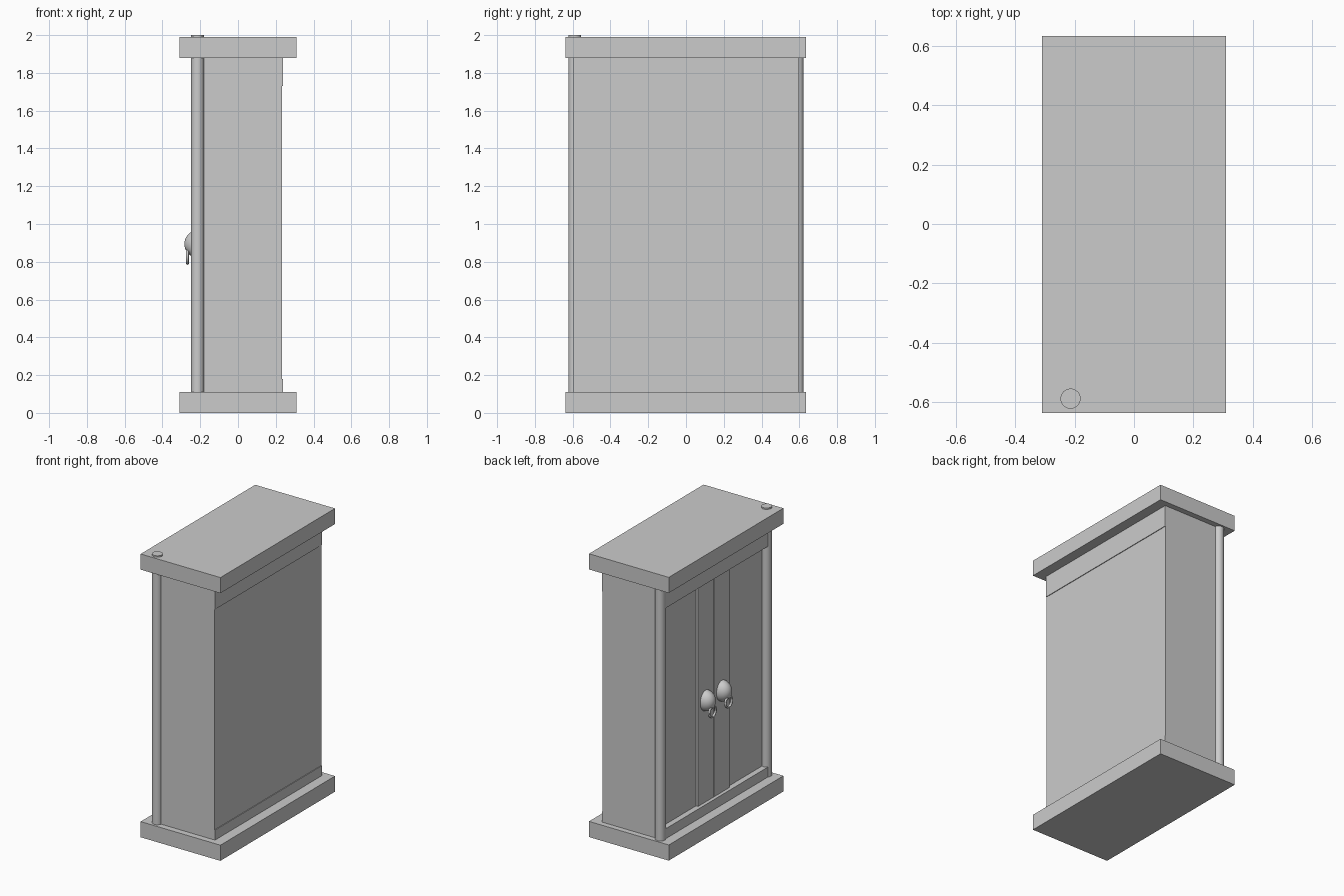
import bpy
import bmesh
from math import pi

if "Cube" in bpy.data.objects:
    bpy.data.objects.remove(bpy.data.objects["Cube"])


def box(name, x0, x1, y0, y1, z0, z1):
    """Axis-aligned box from its limits."""
    bm = bmesh.new()
    bmesh.ops.create_cube(bm, size=1)
    for v in bm.verts:
        v.co = ((x0 + x1) / 2 + v.co.x * (x1 - x0),
                (y0 + y1) / 2 + v.co.y * (y1 - y0),
                (z0 + z1) / 2 + v.co.z * (z1 - z0))
    me = bpy.data.meshes.new(name)
    bm.to_mesh(me)
    bm.free()
    ob = bpy.data.objects.new(name, me)
    bpy.context.collection.objects.link(ob)
    return ob


def finish(name):
    ob = bpy.context.object
    ob.name = name
    bpy.ops.object.shade_smooth_by_angle()
    return ob


W = 0.595            # half width of the carcass
Z0, Z1 = 0.11, 1.88  # carcass bottom and top

# Plinth and cornice slabs
box("base_slab", -0.31, 0.31, -0.638, 0.634, 0, Z0)
box("top_slab", -0.31, 0.31, -0.638, 0.634, Z1, 1.99)

# Back panel with slightly proud rails
box("back_panel", 0.20, 0.233, -W + 0.03, W - 0.03, Z0, Z1)
box("back_top_rail", 0.20, 0.238, -W, W, 1.73, Z1)
box("back_bottom_rail", 0.20, 0.238, -W, W, Z0, 0.18)

# Front rails, proud of the doors
box("front_top_rail", -0.24, -0.18, -0.59, 0.59, 1.73, Z1)
box("front_bottom_rail", -0.24, -0.18, -0.59, 0.59, Z0, 0.18)

for s, side in ((-1, "left"), (1, "right")):
    # Side panel
    y0, y1 = sorted((s * W, s * (W - 0.03)))
    box(side + "_side_panel", -0.21, 0.234, y0, y1, Z0, Z1)

    # Door leaf and its raised meeting stile
    y0, y1 = sorted((s * 0.003, s * (W - 0.03)))
    box(side + "_door", -0.20, -0.17, y0, y1, 0.18, 1.73)
    y0, y1 = sorted((s * 0.003, s * 0.175))
    box(side + "_door_stile", -0.216, -0.19, y0, y1, 0.18, 1.73)

    # Corner column; the left one pokes through the top as a hinge pin
    top = 2.0 if s < 0 else Z1
    bpy.ops.mesh.primitive_cylinder_add(
        vertices=32, radius=0.034, depth=top - Z0,
        location=(-0.214, s * 0.589, (top + Z0) / 2))
    finish(side + "_column")

    # Domed handle boss
    bpy.ops.mesh.primitive_uv_sphere_add(
        segments=32, ring_count=16, radius=1, location=(-0.214, s * 0.09, 0.894))
    bpy.context.object.scale = (0.07, 0.06, 0.072)
    finish(side + "_handle_boss")

    # Hanging pull ring
    bpy.ops.mesh.primitive_torus_add(
        major_radius=0.036, minor_radius=0.008, major_segments=32,
        minor_segments=12, location=(-0.268, s * 0.09, 0.828),
        rotation=(0, pi / 2, 0))
    finish(side + "_pull_ring")
